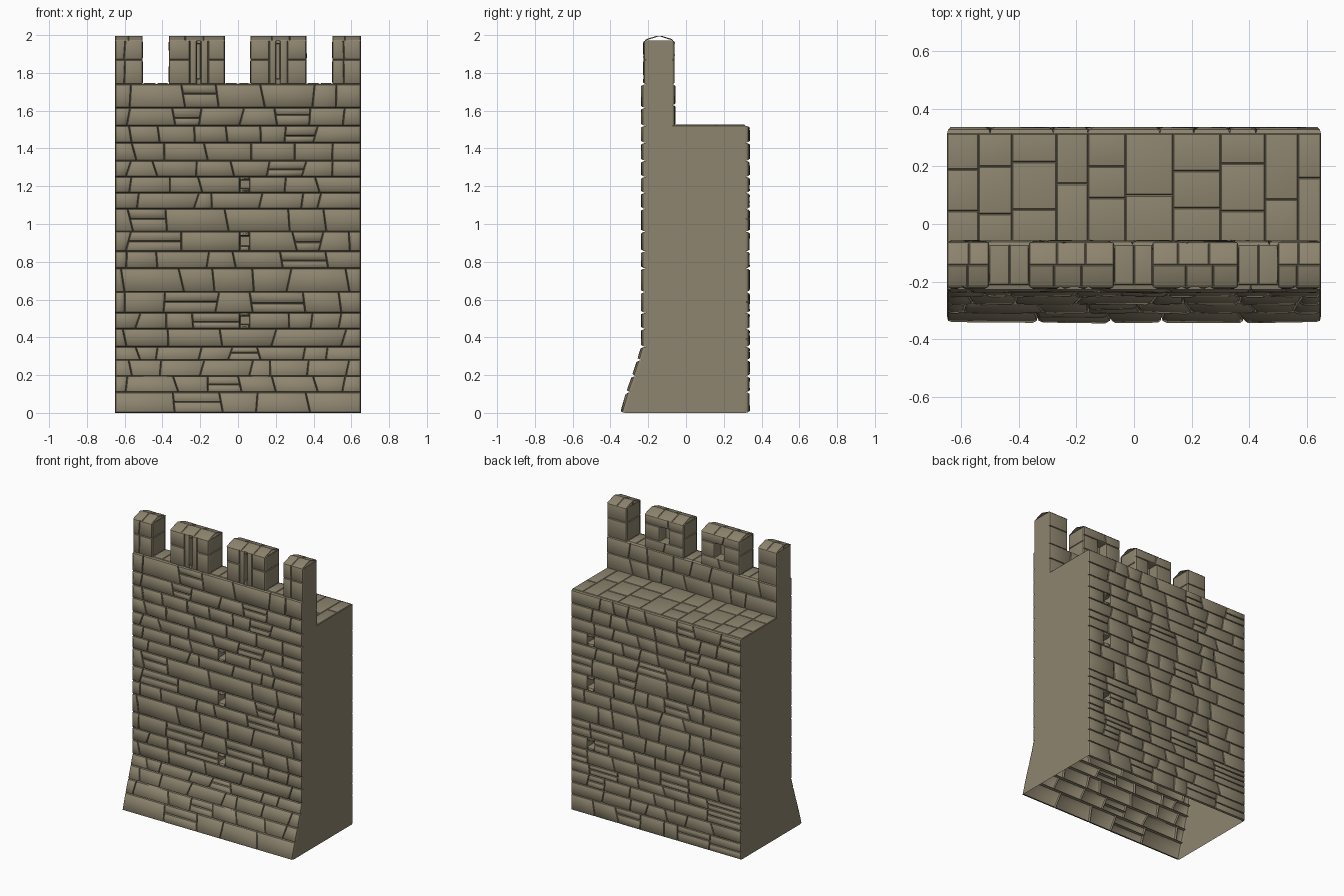
import bpy, bmesh, random
from mathutils import Vector

if "Cube" in bpy.data.objects:
    bpy.data.objects.remove(bpy.data.objects["Cube"])

random.seed(7)
W = 0.65                      # half length of the wall
YF, YP, YB = -0.212, -0.072, 0.315   # front, parapet back and wall back planes
WALK, CREN, EAVE = 1.52, 1.74, 1.972

STONE = bpy.data.materials.new("stone")
STONE.diffuse_color = (0.270, 0.233, 0.158, 1)
STONE.use_nodes = True
STONE.node_tree.nodes["Principled BSDF"].inputs["Base Color"].default_value = STONE.diffuse_color


def finish(bm, name):
    me = bpy.data.meshes.new(name)
    bm.to_mesh(me)
    bm.free()
    me.materials.append(STONE)
    ob = bpy.data.objects.new(name, me)
    bpy.context.collection.objects.link(ob)


SIGN = [(1, 1), (-1, 1), (-1, -1), (1, -1)]


def rings(bm, fn, levels, smooth_last):
    """Skin nested quads of (u, v, d) and close the last one."""
    vs = [[bm.verts.new(fn(*p)) for p in lv] for lv in levels]
    for n, (a, b) in enumerate(zip(vs, vs[1:])):
        for i in range(4):
            j = (i + 1) % 4
            f = bm.faces.new((a[i], a[j], b[j], b[i]))
            f.smooth = smooth_last and n > 0
    bm.faces.new(vs[-1]).smooth = smooth_last


def stone(bm, fn, q, d):
    """Raised block with steep joint walls and a softly rounded, uneven face."""
    r = random.uniform
    low = [(u, v, 0) for u, v in q]
    rim = [(u + s * 0.0035, v + t * 0.0035, d * 0.6) for (u, v), (s, t) in zip(q, SIGN)]
    top = [(u + s * r(.012, .02), v + t * r(.009, .014), d * r(.85, 1.05))
           for (u, v), (s, t) in zip(q, SIGN)]
    rings(bm, fn, [low, rim, top], True)


def pocket(bm, fn, q, depth):
    low = [(u, v, 0) for u, v in q]
    end = [(u + s * 0.002, v + t * 0.002, -depth) for (u, v), (s, t) in zip(q, SIGN)]
    rings(bm, fn, [low, end], False)


def rect(u0, u1, v0, v1):
    return [(u0, v0), (u1, v0), (u1, v1), (u0, v1)]


def course(bm, fn, us, v0, v1, d, splits=(), hole=None, slant=0.014):
    """One row of stones between the joints us; some are split, one may be a hole."""
    lean = [0 if i in (0, len(us) - 1) or (hole is not None and i in (hole, hole + 1))
            else random.uniform(-slant, slant) for i in range(len(us))]
    for i in range(len(us) - 1):
        a, b, la, lb = us[i], us[i + 1], lean[i], lean[i + 1]

        def part(s, t):
            k, m = 2 * s - 1, 2 * t - 1
            va, vb = v0 + (v1 - v0) * s, v0 + (v1 - v0) * t
            return [(a + la * k, va), (b + lb * k, va), (b + lb * m, vb), (a + la * m, vb)]
        if i == hole:
            stone(bm, fn, part(0, .27), d)
            pocket(bm, fn, part(.27, .78), 0.05)
            stone(bm, fn, part(.78, 1), d)
        elif i in splits:
            h = random.uniform(.4, .6)
            stone(bm, fn, part(0, h), d)
            stone(bm, fn, part(h, 1), d)
        else:
            stone(bm, fn, part(0, 1), d)


# Battered foot: front plane as a function of height
FOOT = [(0, -0.322), (0.11, -0.29), (0.195, -0.26), (0.28, -0.232), (0.35, YF)]


def y_front(z):
    for (z0, a), (z1, b) in zip(FOOT, FOOT[1:]):
        if z <= z1:
            return a + (b - a) * (z - z0) / (z1 - z0)
    return YF


front = lambda u, v, d: Vector((u, y_front(v) - d, v))
back = lambda u, v, d: Vector((-u, YB + d, v))
par_back = lambda u, v, d: Vector((-u, YP + d, v))

ROWS = [0, .11, .195, .28, .35, .445, .53, .64, .765, .855, .96, 1.08, 1.165,
        1.25, 1.335, 1.43, 1.52, 1.615, CREN]
JOINTS = [
    [-.34, -.09, .10, .37], [-.59, -.33, -.16, .01, .19, .41, .56],
    [-.57, -.41, -.19, .07, .17, .37, .58], [-.53, -.43, -.2, -.04, .11, .35, .47],
    [-.6, -.37, -.09, .19, .56], [-.53, -.38, -.24, .01, .06, .27, .39, .54],
    [-.6, -.39, -.11, .07, .35, .54], [-.61, -.3, -.13, .08, .27, .58],
    [-.59, -.43, -.16, -.02, .23, .47], [-.58, -.3, .01, .06, .3, .44, .59],
    [-.57, -.38, -.06, .27, .46], [-.53, -.22, -.14, .12, .34, .43],
    [-.57, -.36, -.2, .01, .06, .25, .42], [-.58, -.44, -.22, -.03, .16, .35, .5],
    [-.55, -.39, -.17, .07, .30, .50], [-.57, -.42, -.23, -.06, .12, .25, .41],
    [-.58, -.34, -.2, .02, .2, .38, .56], [-.57, -.29, -.11, .13, .4, .52]]
SPLIT = {0: [1], 1: [3], 3: [4], 5: [3], 6: [2, 4], 8: [5], 9: [1, 5], 10: [1],
         13: [5], 15: [6], 16: [2, 5], 17: [2]}
HOLE = {5: 4, 9: 3, 12: 4}

# Front wall
bm = bmesh.new()
for k, js in enumerate(JOINTS):
    course(bm, front, [-W] + js + [W], ROWS[k], ROWS[k + 1], 0.026, SPLIT.get(k, ()), HOLE.get(k))
finish(bm, "front_wall")


def random_joints(start, end):
    us = [start]
    while end - us[-1] > 0.3:
        us.append(us[-1] + random.uniform(.1, .25))
    return us + [end]


# Back wall with three small holes near one end
bm = bmesh.new()
for k in range(16):
    if k in HOLE:
        us, hole = [-W, -.525, -.475] + random_joints(-.475, W)[1:], 1
    else:
        us, hole = random_joints(-W, W), None
    splits = [i for i in range(len(us)) if random.random() < .15]
    course(bm, back, us, ROWS[k], ROWS[k + 1], 0.022, splits, hole)
finish(bm, "back_wall")

# Walkway paving
bm = bmesh.new()
cols = [-W, -.54, -.425, -.27, -.16, -.03, .135, .30, .455, .57, W]
cuts = [[.045, .19], [.035, .2], [.05, .215], [.14], [.09, .2], [.1], [.055, .185],
        [.045, .21], [.085], [.16]]
pave = lambda u, v, d: Vector((u, v, WALK + d))
for x0, x1, c in zip(cols, cols[1:], cuts):
    ys = [YP] + c + [YB]
    for y0, y1 in zip(ys, ys[1:]):
        stone(bm, pave, rect(x0, x1, y0, y1), 0.007)
finish(bm, "walkway")

# Parapet back
bm = bmesh.new()
for v0, v1 in ((WALK, 1.63), (1.63, CREN)):
    course(bm, par_back, random_joints(-W, W), v0, v1, 0.016)
finish(bm, "parapet_back")

# Crenel sills between the merlons
bm = bmesh.new()
YM = (YF + YP) / 2
sill = lambda u, v, d: Vector((u, v, CREN + d))
for x0, x1 in ((-.505, -.365), (-.07, .065), (.362, .5)):
    m = x0 + (x1 - x0) * .52
    stone(bm, sill, rect(x0, m, YF, YP), 0.007)
    stone(bm, sill, rect(m, x1, YF, YP), 0.007)
finish(bm, "crenel_sills")


def roof(u, v, d):
    return Vector((u, v, EAVE + 0.022 * (1 - abs(v - YM) / (YP - YM)) + d))


def merlon(name, x0, x1, slot=None):
    bm = bmesh.new()
    mid = 1.87
    # front face, with an arrow slit on the wide merlons
    if slot:
        for a, b in ((x0, slot - .047), (slot + .05, x1)):
            stone(bm, front, rect(a, b, CREN, mid), .014)
            stone(bm, front, rect(a, b, mid, EAVE), .014)
        for a, b in ((slot - .047, slot - .01), (slot + .01, slot + .05)):
            stone(bm, front, rect(a, b, CREN, EAVE), .014)
        s = (slot - .01, slot + .01)
        pocket(bm, front, rect(*s, 1.768, 1.956), .045)
        for a, b in ((CREN, 1.768), (1.956, EAVE)):
            bm.faces.new([bm.verts.new(front(u, v, .008)) for u, v in rect(*s, a, b)])
        # back face, with a square opening
        c = -slot
        course(bm, par_back, [-x1, c, -x0], CREN, 1.81, .012)
        for a, b in ((-x1, c - .035), (c + .035, -x0)):
            stone(bm, par_back, rect(a, b, 1.81, 1.91), .012)
        pocket(bm, par_back, rect(c - .035, c + .035, 1.81, 1.91), .06)
        course(bm, par_back, [-x1, c + .03, -x0], 1.91, EAVE, .012)
    else:
        j = -.6 if x0 < 0 else .56
        for a, b in ((CREN, mid), (mid, EAVE)):
            course(bm, front, [x0, j, x1], a, b, .014, slant=.004)
            stone(bm, par_back, rect(-x1, -x0, a, b), .012)
    # inner side faces
    for a, b in ((CREN, mid), (mid, EAVE)):
        if x1 < W:
            stone(bm, lambda u, v, d: Vector((x1 - .005 + d, u, v)), rect(YF, YP, a, b), .007)
        if x0 > -W:
            stone(bm, lambda u, v, d: Vector((x0 + .005 - d, -u, v)), rect(-YP, -YF, a, b), .007)
    # low gabled cap
    n = 3 if slot else 2
    for y0, y1 in ((YF - .006, YM), (YM, YP + .006)):
        us = [x0] + [x0 + (x1 - x0) * (i + random.uniform(-.2, .2)) / n for i in range(1, n)] + [x1]
        for a, b in zip(us, us[1:]):
            stone(bm, roof, rect(a, b, y0, y1), .006)
    finish(bm, name)


merlon("merlon_left_end", -W, -.505)
merlon("merlon_left", -.365, -.07, -.208)
merlon("merlon_right", .065, .362, .212)
merlon("merlon_right_end", .5, W)

# Plain cut ends; the bottom stays open
for s, name in ((1, "right_end"), (-1, "left_end")):
    bm = bmesh.new()
    prof = [(y, z) for z, y in FOOT] + [(YF, EAVE), (YP, EAVE), (YP, WALK), (YB, WALK), (YB, 0)]
    vs = [bm.verts.new((s * W, y, z)) for y, z in prof]
    bm.faces.new(vs[::-1] if s > 0 else vs)
    finish(bm, name)
